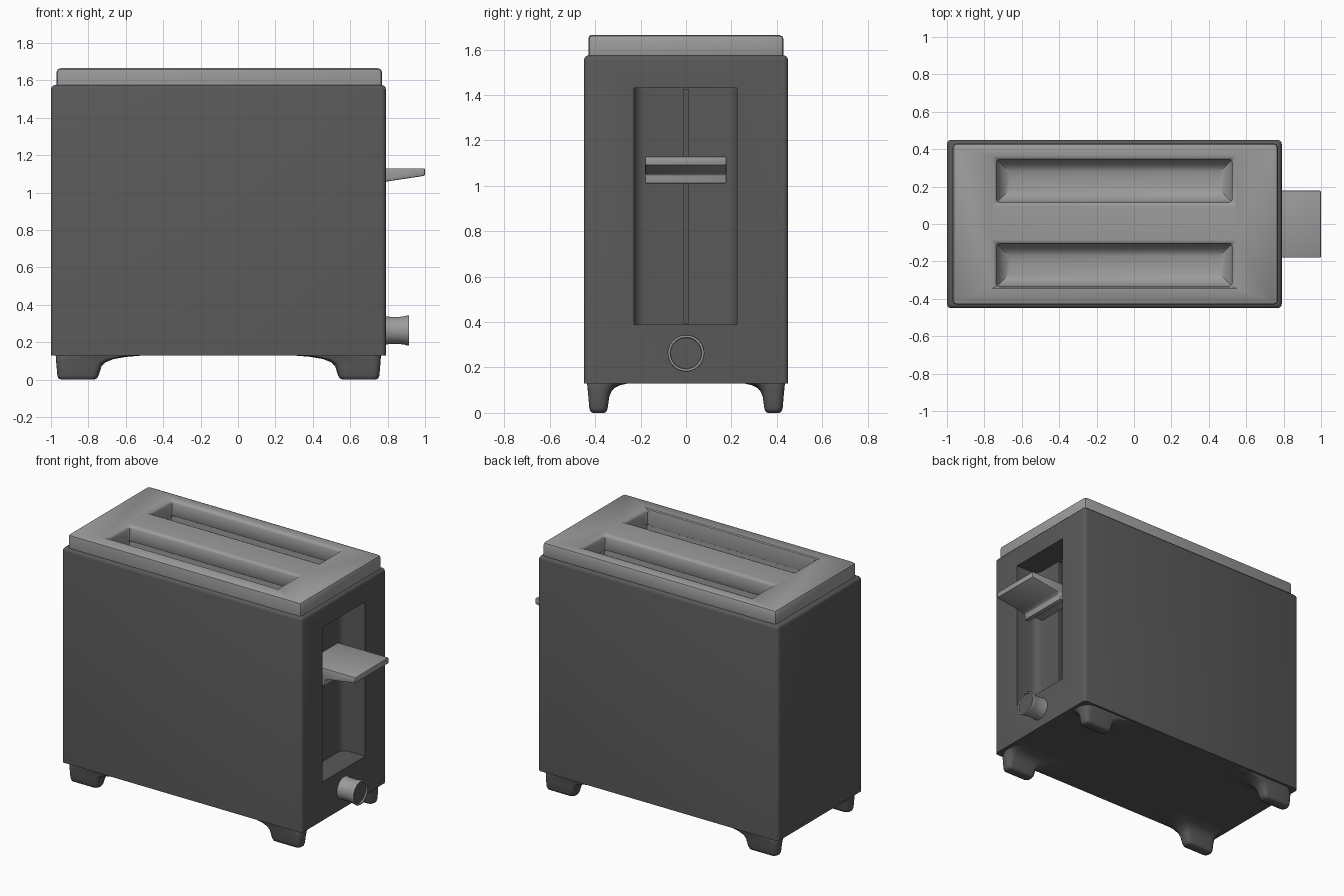
import bpy, bmesh, math
from mathutils import Matrix

old = bpy.data.objects.get("Cube")
if old:
    bpy.data.objects.remove(old, do_unlink=True)


def material(name, v):
    m = bpy.data.materials.new(name)
    m.use_nodes = True
    m.diffuse_color = (v, v, v, 1)
    b = m.node_tree.nodes["Principled BSDF"]
    b.inputs["Base Color"].default_value = (v, v, v, 1)
    b.inputs["Roughness"].default_value = 0.6
    return m


dark = material("dark grey", 0.1)
light = material("light grey", 0.33)
MID = -0.105  # middle of the body along x


def finish(name, bm, *mats):
    bmesh.ops.recalc_face_normals(bm, faces=bm.faces)
    me = bpy.data.meshes.new(name)
    bm.to_mesh(me)
    bm.free()
    ob = bpy.data.objects.new(name, me)
    bpy.context.collection.objects.link(ob)
    for m in mats:
        me.materials.append(m)
    return ob


def box_mesh(lo, hi):
    bm = bmesh.new()
    bmesh.ops.create_cube(bm, size=1)
    for v in bm.verts:
        v.co = [(a + b) / 2 + c * (b - a) for a, b, c in zip(lo, hi, v.co)]
    return bm


def bevel(bm, width, segments, rule=lambda a, b: True):
    edges = [e for e in bm.edges if rule(e.verts[0].co, e.verts[1].co)]
    bmesh.ops.bevel(bm, geom=edges, offset=width, segments=segments,
                    profile=0.5, affect='EDGES')


def apply(ob):
    dg = bpy.context.evaluated_depsgraph_get()
    me = bpy.data.meshes.new_from_object(ob.evaluated_get(dg))
    ob.modifiers.clear()
    ob.data = me


def cut(ob, cutter):
    mod = ob.modifiers.new("cut", 'BOOLEAN')
    mod.operation, mod.solver, mod.object = 'DIFFERENCE', 'EXACT', cutter
    mod.material_mode = 'TRANSFER'
    apply(ob)
    bpy.data.objects.remove(cutter, do_unlink=True)


def smooth(ob, angle=35):
    bpy.ops.object.select_all(action='DESELECT')
    ob.select_set(True)
    bpy.context.view_layer.objects.active = ob
    bpy.ops.object.shade_smooth_by_angle(angle=math.radians(angle))


# Body and lid
bm = box_mesh((-1, -0.45, 0.13), (0.79, 0.45, 1.575))
bevel(bm, 0.022, 3, lambda a, b: a.z + b.z > 0.5)
body = finish("body", bm, dark)
lid = finish("lid", box_mesh((-0.97, -0.43, 1.545), (0.77, 0.43, 1.665)), light)

# Two bread slots with rounded floors
for y0, y1 in ((-0.335, -0.105), (0.115, 0.345)):
    cut(lid, finish("slot_cutter", box_mesh((-0.735, y0, 1.5), (0.525, y1, 1.8)), light))
    bm = box_mesh((-0.738, y0 - 0.003, 0.95), (0.528, y1 + 0.003, 1.7))
    bevel(bm, 0.1, 5, lambda a, b: a.z < 1 and b.z < 1)
    cut(body, finish("pocket_cutter", bm, light))

mod = lid.modifiers.new("edges", 'BEVEL')
mod.width, mod.segments, mod.limit_method = 0.02, 2, 'ANGLE'
apply(lid)

# Lever recess with rounded inner corners, and its guide groove
bm = box_mesh((0.62, -0.23, 0.39), (0.9, 0.225, 1.43))
bevel(bm, 0.05, 4, lambda a, b: a.x < 0.7 and b.x < 0.7 and abs(a.z - b.z) > 0.5)
cut(body, finish("recess_cutter", bm, dark))
cut(body, finish("groove_cutter", box_mesh((0.56, -0.012, 0.395), (0.7, 0.012, 1.425)), dark))

# Lever: side profile extruded across
profile = [(0.62, 1.13), (1.0, 1.13), (1.0, 1.09), (0.8, 1.06),
           (0.77, 1.05), (0.77, 1.01), (0.735, 1.01), (0.735, 1.06), (0.62, 1.06)]
bm = bmesh.new()
face = bm.faces.new([bm.verts.new((x, -0.18, z)) for x, z in profile])
ext = bmesh.ops.extrude_face_region(bm, geom=[face])
for v in ext["geom"]:
    if isinstance(v, bmesh.types.BMVert):
        v.co.y = 0.178
lever = finish("lever", bm, light)
mod = lever.modifiers.new("edges", 'BEVEL')
mod.width, mod.segments, mod.limit_method = 0.007, 2, 'ANGLE'
apply(lever)

# Knob: waisted turned profile with a dark inset cap
SIDES = 40
bm = bmesh.new()
rings = []
for x, r in ((0.78, 0.076), (0.82, 0.072), (0.86, 0.072), (0.89, 0.076), (0.908, 0.081),
             (0.915, 0.079), (0.915, 0.07), (0.906, 0.068)):
    rings.append([bm.verts.new((x, r * math.cos(t), 0.263 + r * math.sin(t)))
                  for t in (math.tau * i / SIDES for i in range(SIDES))])
for a, b in zip(rings, rings[1:]):
    for i in range(SIDES):
        j = (i + 1) % SIDES
        bm.faces.new((a[i], a[j], b[j], b[i]))
bm.faces.new(rings[0])
bm.faces.new(rings[-1]).material_index = 1
knob = finish("knob", bm, light, dark)


# Feet: rounded rectangles lofted into a flare under the body
def rounded_ring(bm, z, x0, x1, y0, y1):
    r = min(x1 - x0, y1 - y0) * 0.4
    pts = []
    corners = ((x1 - r, y1 - r), (x0 + r, y1 - r), (x0 + r, y0 + r), (x1 - r, y0 + r))
    for k, (cx, cy) in enumerate(corners):
        for s in range(6):
            t = math.pi / 2 * (k + s / 5)
            pts.append(bm.verts.new((cx + r * math.cos(t), cy + r * math.sin(t), z)))
    return pts


levels = [(0, 0.665, 0.84, 0.36, 0.41), (0.006, 0.65, 0.855, 0.35, 0.421),
          (0.022, 0.64, 0.861, 0.345, 0.426), (0.07, 0.625, 0.865, 0.338, 0.43),
          (0.092, 0.605, 0.867, 0.33, 0.432), (0.11, 0.56, 0.868, 0.315, 0.434),
          (0.122, 0.49, 0.869, 0.29, 0.435), (0.131, 0.38, 0.87, 0.25, 0.436)]
for sx, end in ((1, "right"), (-1, "left")):
    for sy, side in ((-1, "front"), (1, "back")):
        bm = bmesh.new()
        loops = [rounded_ring(bm, *lv) for lv in levels]
        for a, b in zip(loops, loops[1:]):
            for i in range(len(a)):
                j = (i + 1) % len(a)
                bm.faces.new((a[i], a[j], b[j], b[i]))
        bm.faces.new(loops[0])
        bm.faces.new(loops[-1])
        bm.transform(Matrix.Translation((MID, 0, 0)) @ Matrix.Diagonal((sx, sy, 1, 1)))
        smooth(finish(f"{side}_{end}_foot", bm, dark), 50)

for ob in (body, lid, lever, knob):
    smooth(ob)
